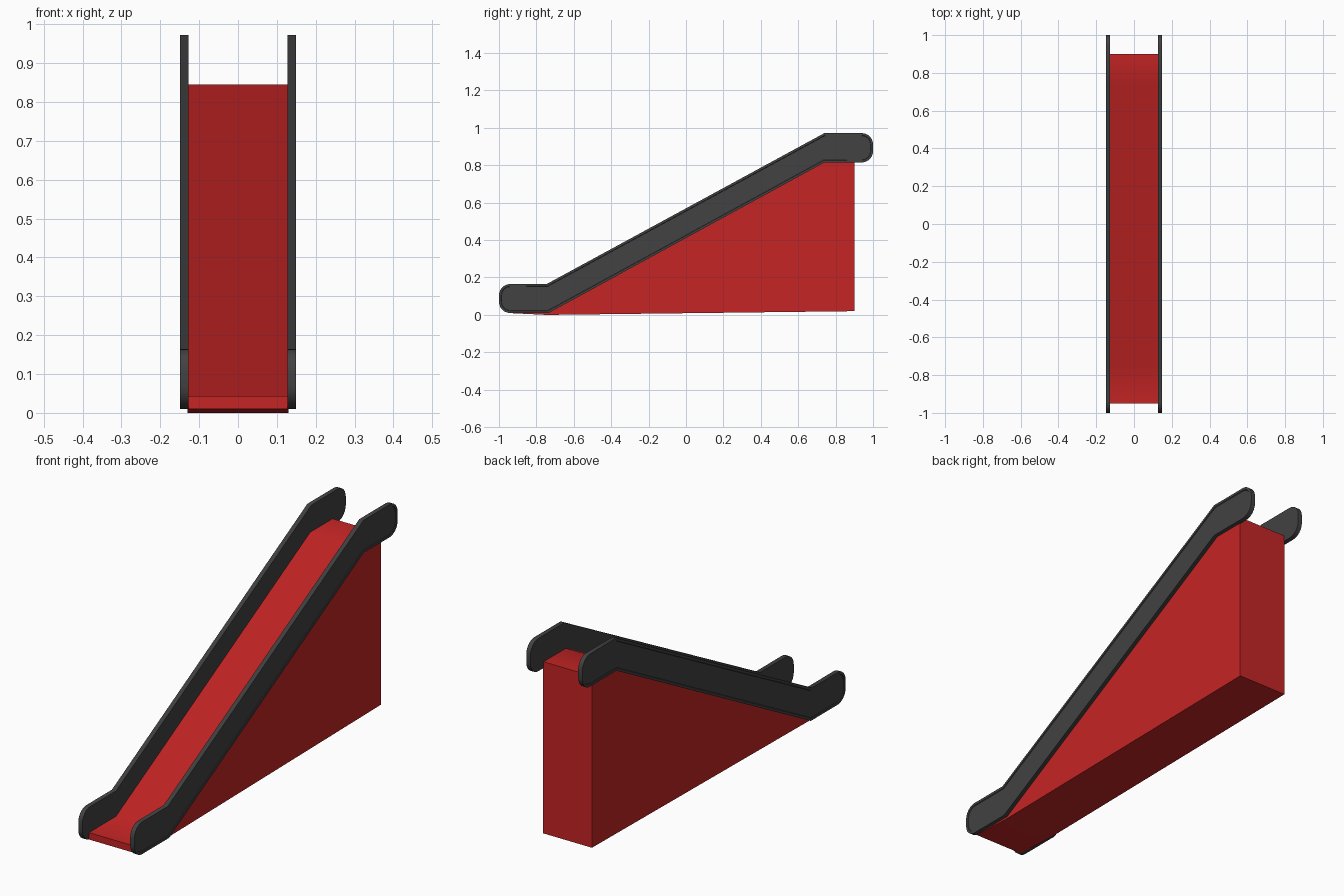
import bpy, bmesh, math

cube = bpy.data.objects.get("Cube")
if cube:
    bpy.data.objects.remove(cube, do_unlink=True)


def material(name, color):
    mat = bpy.data.materials.new(name)
    mat.use_nodes = True
    mat.diffuse_color = color
    mat.node_tree.nodes["Principled BSDF"].inputs["Base Color"].default_value = color
    return mat


red = material("red", (0.56, 0.018, 0.018, 1))
charcoal = material("charcoal", (0.054, 0.054, 0.054, 1))


def extrude_profile(name, profile, x0, x1, mat, rim=0.0, recess=0.0):
    """Extrude a (y, z) profile along x; optionally recess a panel in the x1 face."""
    bm = bmesh.new()
    face = bm.faces.new([bm.verts.new((x0, y, z)) for y, z in profile])
    ext = bmesh.ops.extrude_face_region(bm, geom=[face])
    verts = [v for v in ext["geom"] if isinstance(v, bmesh.types.BMVert)]
    bmesh.ops.translate(bm, verts=verts, vec=(x1 - x0, 0, 0))
    bmesh.ops.recalc_face_normals(bm, faces=bm.faces)
    if rim:
        outer = [f for f in bm.faces if all(abs(v.co.x - x1) < 1e-5 for v in f.verts)]
        bmesh.ops.inset_region(bm, faces=outer, thickness=rim)
        bmesh.ops.inset_region(bm, faces=outer, thickness=0.002, depth=-recess)
    mesh = bpy.data.meshes.new(name)
    bm.to_mesh(mesh)
    bm.free()
    mesh.materials.append(mat)
    obj = bpy.data.objects.new(name, mesh)
    bpy.context.collection.objects.link(obj)
    bpy.ops.object.select_all(action="DESELECT")
    obj.select_set(True)
    bpy.context.view_layer.objects.active = obj
    bpy.ops.object.shade_smooth_by_angle(angle=math.radians(30))
    return obj


def corner(y, z, r, start):
    """Quarter-round corner, clockwise from the start angle in degrees."""
    return [(y + r * math.cos(math.radians(start - a)),
             z + r * math.sin(math.radians(start - a))) for a in range(0, 91, 15)]


# Sloping body with a short landing at each end
body = [(-0.95, 0.01), (-0.745, 0.0), (0.9, 0.02), (0.9, 0.845),
        (0.73, 0.845), (-0.745, 0.043), (-0.95, 0.043)]
extrude_profile("ramp_body", body, -0.13, 0.13, red)

# Side rails with rounded ends and a recessed outer panel
r = 0.06
rail = (corner(-1 + r, 0.01 + r, r, 270) + corner(-1 + r, 0.165 - r, r, 180)
        + [(-0.745, 0.165), (0.74, 0.972)]
        + corner(1 - r, 0.972 - r, r, 90) + corner(1 - r, 0.815 + r, r, 0)
        + [(0.74, 0.815), (-0.735, 0.01)])
for side, name in ((-1, "right_rail"), (1, "left_rail")):
    extrude_profile(name, rail, side * 0.127, side * 0.149, charcoal, 0.012, 0.003)
